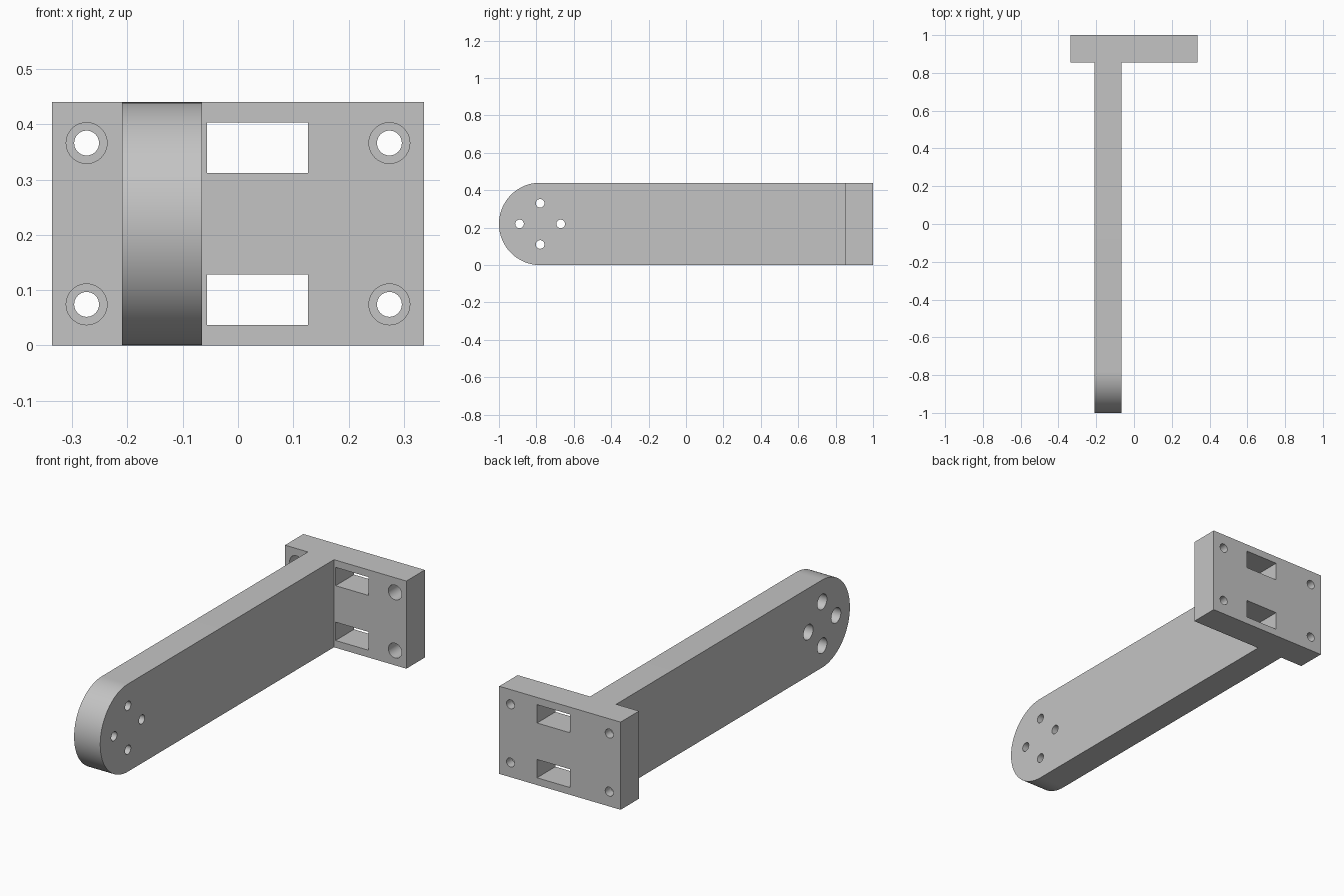
import bpy
import bmesh
from math import pi, sin, cos, radians
from mathutils import Matrix, Vector

cube = bpy.data.objects.get("Cube")
if cube:
    bpy.data.objects.remove(cube, do_unlink=True)

# Single grey finish
grey = bpy.data.materials.new("Plain grey")
grey.use_nodes = True
grey.diffuse_color = (0.55, 0.55, 0.55, 1)
grey.node_tree.nodes["Principled BSDF"].inputs["Base Color"].default_value = grey.diffuse_color

# Main dimensions
HEIGHT = 0.44
MID = HEIGHT / 2
PLATE_HALF = 0.337
PLATE_FRONT = 0.854
ARM_MIN, ARM_MAX = -0.21, -0.065
TIP_Y = -1 + MID


def make_object(name, bm):
    bmesh.ops.recalc_face_normals(bm, faces=bm.faces)
    mesh = bpy.data.meshes.new(name)
    bm.to_mesh(mesh)
    bm.free()
    mesh.materials.append(grey)
    obj = bpy.data.objects.new(name, mesh)
    bpy.context.collection.objects.link(obj)
    return obj


def add_box(bm, low, high):
    low, high = Vector(low), Vector(high)
    matrix = Matrix.Translation((low + high) / 2) @ Matrix.Diagonal((*(high - low), 1))
    bmesh.ops.create_cube(bm, size=1, matrix=matrix)


def add_stepped_hole(bm, start, axis, length, wide, narrow, depth):
    """Revolved counterbore: wide from the start, narrow to the far side."""
    axis, start = Vector(axis), Vector(start)
    out = Vector((0, 0, 1))
    profile = [(0, -0.02), (wide, -0.02), (wide, depth), (narrow, depth),
               (narrow, length + 0.02), (0, length + 0.02)]
    verts = [bm.verts.new(start + out * r + axis * d) for r, d in profile]
    edges = [bm.edges.new(pair) for pair in zip(verts, verts[1:])]
    bmesh.ops.spin(bm, geom=verts + edges, cent=start, axis=axis,
                   angle=2 * pi, steps=40, use_duplicate=False)
    bmesh.ops.remove_doubles(bm, verts=bm.verts, dist=0.0001)


def cut(obj, cutter_bm):
    cutter = make_object("cutter", cutter_bm)
    cutter.hide_render = True
    mod = obj.modifiers.new("openings", 'BOOLEAN')
    mod.operation = 'DIFFERENCE'
    mod.solver = 'EXACT'
    mod.object = cutter
    bpy.ops.object.select_all(action='DESELECT')
    bpy.context.view_layer.objects.active = obj
    obj.select_set(True)
    bpy.ops.object.modifier_apply(modifier=mod.name)
    bpy.data.objects.remove(cutter, do_unlink=True)
    bpy.ops.object.shade_smooth_by_angle(angle=radians(30))


# Mounting plate with counterbored corners and two slots
bm = bmesh.new()
add_box(bm, (-PLATE_HALF, PLATE_FRONT, 0), (PLATE_HALF, 1, HEIGHT))
plate = make_object("mounting_plate", bm)

bm = bmesh.new()
for side in (-1, 1):
    for level in (-1, 1):
        add_stepped_hole(bm, (side * 0.274, PLATE_FRONT, MID + level * 0.146),
                         (0, 1, 0), 1 - PLATE_FRONT, 0.037, 0.0225, 0.1)
for level in (-1, 1):
    z = MID + level * 0.1375
    add_box(bm, (-0.056, 0.8, z - 0.046), (0.127, 1.1, z + 0.046))
cut(plate, bm)

# Long arm with a half-round tip
bm = bmesh.new()
outline = [(PLATE_FRONT, HEIGHT)]
for i in range(49):
    a = pi / 2 + pi * i / 48
    outline.append((TIP_Y + MID * cos(a), MID + MID * sin(a)))
outline.append((PLATE_FRONT, 0))
face = bm.faces.new([bm.verts.new((ARM_MIN, y, z)) for y, z in outline])
grown = bmesh.ops.extrude_face_region(bm, geom=[face])["geom"]
bmesh.ops.translate(bm, vec=(ARM_MAX - ARM_MIN, 0, 0),
                    verts=[v for v in grown if isinstance(v, bmesh.types.BMVert)])
arm = make_object("arm", bm)

# Ring of four counterbored holes near the tip
bm = bmesh.new()
for i in range(4):
    a = i * pi / 2
    add_stepped_hole(bm, (ARM_MIN, TIP_Y + 0.11 * cos(a), MID + 0.11 * sin(a)),
                     (1, 0, 0), ARM_MAX - ARM_MIN, 0.038, 0.023, 0.1)
cut(arm, bm)
